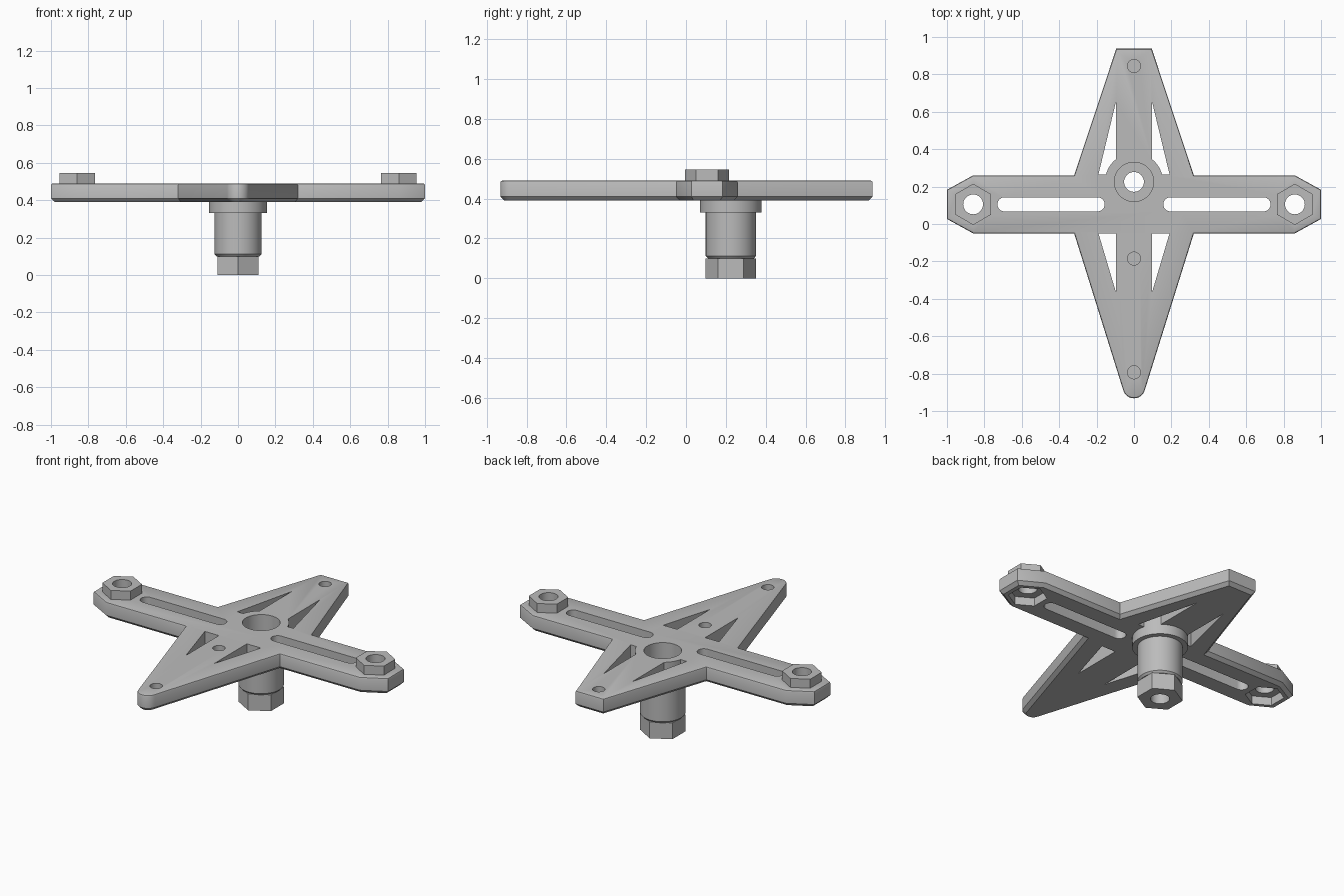
import bpy, bmesh
from math import cos, sin, pi, radians, atan2

cube = bpy.data.objects.get("Cube")
if cube:
    bpy.data.objects.remove(cube)

grey = bpy.data.materials.new("mid grey")
grey.use_nodes = True
grey.diffuse_color = (0.5, 0.5, 0.5, 1)
grey.node_tree.nodes["Principled BSDF"].inputs["Base Color"].default_value = (0.5, 0.5, 0.5, 1)

BOTTOM, TOP = 0.39, 0.49
HUB_Y, ARM_Y, NUT_X = 0.225, 0.105, 0.86


def arc(cx, cy, r, start, end, n):
    """Points on an arc, both ends included, angles in degrees."""
    angles = [radians(start + (end - start) * i / n) for i in range(n + 1)]
    return [(cx + r * cos(a), cy + r * sin(a)) for a in angles]


def circle(cx, cy, r, n=48, start=0):
    return arc(cx, cy, r, start, start + 360, n)[:-1]


def mirror(points):
    return [(-x, y) for x, y in reversed(points)]


def finish(name, bm):
    bmesh.ops.recalc_face_normals(bm, faces=bm.faces)
    mesh = bpy.data.meshes.new(name)
    bm.to_mesh(mesh)
    bm.free()
    mesh.materials.append(grey)
    ob = bpy.data.objects.new(name, mesh)
    bpy.context.collection.objects.link(ob)
    return ob


def prism(name, points, z0, z1, low=0, high=0):
    """Extruded outline with optional bottom chamfer and top rounding."""
    bm = bmesh.new()
    base = bm.faces.new([bm.verts.new((x, y, z0)) for x, y in points])
    ext = bmesh.ops.extrude_face_region(bm, geom=[base], use_keep_orig=True)
    for v in ext["geom"]:
        if isinstance(v, bmesh.types.BMVert):
            v.co.z = z1
    bmesh.ops.recalc_face_normals(bm, faces=bm.faces)
    for z, size, seg in ((z0, low, 1), (z1, high, 2)):
        if size:
            edges = [e for e in bm.edges if all(abs(v.co.z - z) < 1e-5 for v in e.verts)]
            bmesh.ops.bevel(bm, geom=edges, offset=size, segments=seg,
                            profile=0.5, affect='EDGES')
    return finish(name, bm)


def lathe(name, profile, cx, cy, n=64):
    """Closed (radius, z) profile turned about a vertical axis."""
    bm = bmesh.new()
    rings = [[bm.verts.new((x, y, z)) for x, y in circle(cx, cy, r, n)] for r, z in profile]
    for a, b in zip(rings, rings[1:] + rings[:1]):
        for i in range(n):
            j = (i + 1) % n
            bm.faces.new((a[i], a[j], b[j], b[i]))
    return finish(name, bm)


def cut(ob, points, z0, z1):
    cutter = prism("cutter", points, z0, z1)
    mod = ob.modifiers.new("cut", 'BOOLEAN')
    mod.operation, mod.solver, mod.object = 'DIFFERENCE', 'EXACT', cutter
    bpy.context.view_layer.objects.active = ob
    bpy.ops.object.modifier_apply(modifier=mod.name)
    bpy.data.objects.remove(cutter)


def smooth(ob):
    bpy.ops.object.select_all(action='DESELECT')
    ob.select_set(True)
    bpy.context.view_layer.objects.active = ob
    bpy.ops.object.shade_smooth_by_angle(angle=radians(30))


# Four-armed plate outline, right half from the rounded tip to the back end
half = arc(0, -0.872, 0.06, -90, -15, 6)[1:] + [
    (0.32, -0.05), (0.86, -0.05), (1, 0.027), (1, 0.183),
    (0.86, 0.26), (0.32, 0.26), (0.095, 0.937)]
plate = prism("plate", [(0, -0.932)] + half + mirror(half), BOTTOM, TOP, 0.02, 0.01)

# Triangular windows and slots on both sides
hub_arc = arc(0, HUB_Y, 0.155, 15, 52, 8)
back_window = [(0.095, 0.66), (0.19, 0.265)] + hub_arc
front_window = [(0.095, -0.05), (0.19, -0.05), (0.095, -0.37)]
slot = arc(0.195, ARM_Y, 0.038, 90, 270, 12) + arc(0.692, ARM_Y, 0.038, -90, 90, 12)
nut_hole = circle(NUT_X, ARM_Y, 0.109, 6, 30)
for shape in (back_window, front_window, slot, nut_hole):
    for points in (shape, mirror(shape)):
        cut(plate, points, BOTTOM - 0.1, TOP + 0.1)

# Hub bore and blind pin holes
cut(plate, circle(0, HUB_Y, 0.105), BOTTOM - 0.1, TOP + 0.1)
for y in (0.845, -0.185, -0.793):
    cut(plate, circle(0, y, 0.035, 32), TOP - 0.06, TOP + 0.1)
smooth(plate)

# Hexagonal nuts set in the arm ends
for side, x in (("left", NUT_X), ("right", -NUT_X)):
    nut = prism(side + "_arm_nut", circle(x, ARM_Y, 0.11, 6, 30), 0.44, 0.545)
    cut(nut, circle(x, ARM_Y, 0.053, 40), 0.3, 0.7)
    smooth(nut)

# Hollow hub with flange below the plate
hub = lathe("hub", [(0.105, BOTTOM), (0.155, BOTTOM), (0.155, 0.33), (0.126, 0.33),
                    (0.126, 0.112), (0.115, 0.1), (0.105, 0.1)], 0, HUB_Y)
smooth(hub)

# Hexagonal nut at the foot of the hub
foot = prism("hub_nut", circle(0, HUB_Y, 0.127, 6, 30), 0, 0.1)
cut(foot, circle(0, HUB_Y, 0.053, 40), -0.1, 0.2)
smooth(foot)
